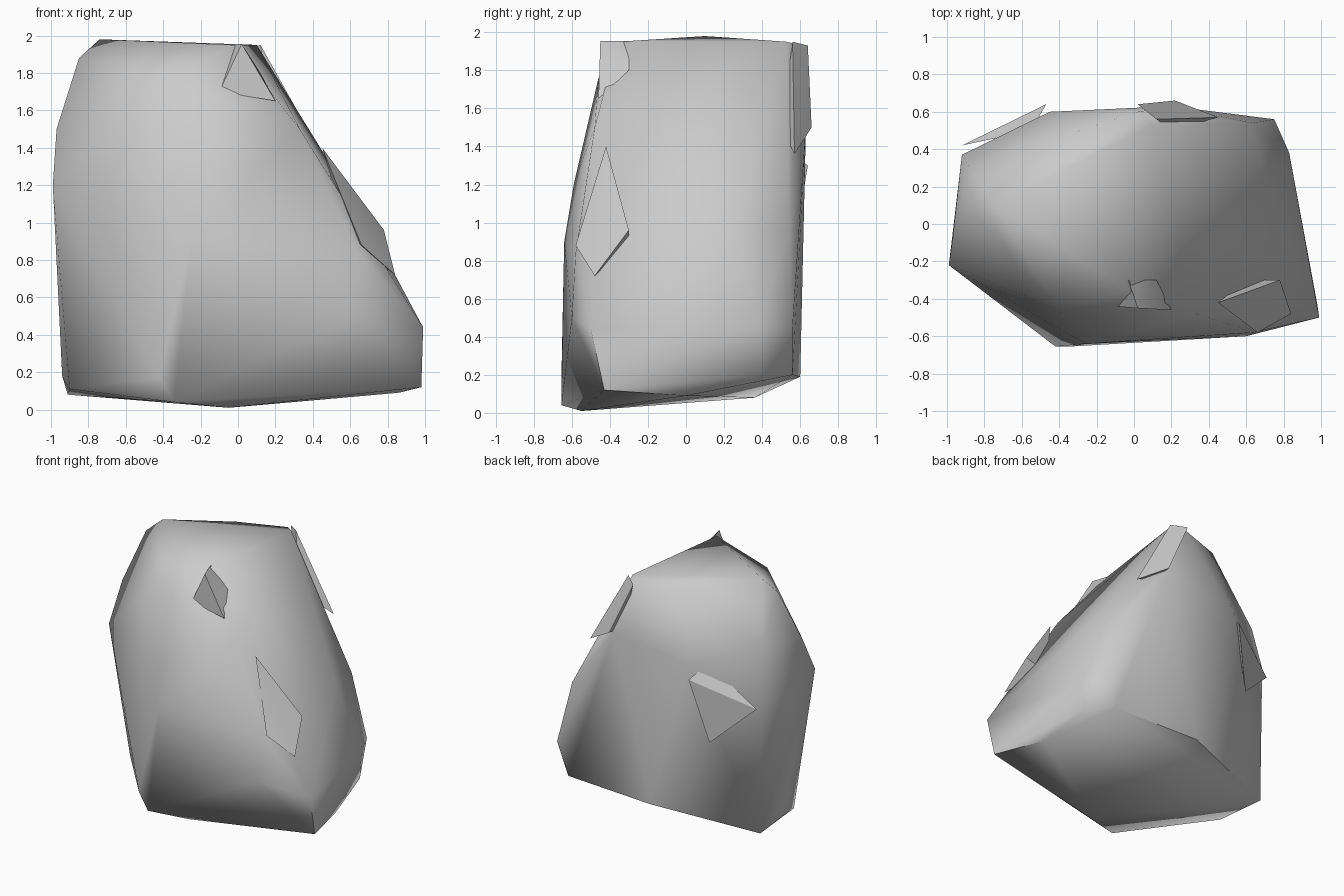
import bpy, bmesh
from mathutils import Vector


def hull_rock(name, pts, angle):
    """Convex stone wrapped around a few corner points."""
    bm = bmesh.new()
    for p in pts:
        bm.verts.new(Vector(p))
    bmesh.ops.convex_hull(bm, input=bm.verts[:])
    loose = [v for v in bm.verts if not v.link_faces]
    bmesh.ops.delete(bm, geom=loose, context='VERTS')
    bmesh.ops.recalc_face_normals(bm, faces=bm.faces[:])
    me = bpy.data.meshes.new(name)
    bm.to_mesh(me)
    bm.free()
    ob = bpy.data.objects.new(name, me)
    bpy.context.collection.objects.link(ob)
    bpy.ops.object.select_all(action='DESELECT')
    ob.select_set(True)
    bpy.context.view_layer.objects.active = ob
    bpy.ops.object.shade_smooth_by_angle(angle=angle)
    return ob


# main boulder, corners listed from the base upward
hull_rock("boulder", [
    (-.91, .36, .08), (-.94, .1, .18), (-.9, -.08, .11), (-.34, -.655, .04),
    (-.42, -.655, .17), (-.05, -.55, .01), (.98, -.43, .12), (.86, .0, .09),
    (.8, .4, .2), (.65, .56, .2), (-.1, .6, .19),
    (.99, -.5, .44), (.6, -.6, .5), (.83, .38, .45), (.75, .56, .45),
    (.64, -.58, .84), (-.25, -.64, .9), (.63, .54, .95), (.7, .25, .98),
    (-.99, -.22, 1.2), (-.92, .37, 1.2), (-.35, -.59, 1.2), (.33, -.48, 1.5),
    (.2, .63, 1.5), (-.45, .6, 1.4), (-.97, -.08, 1.5), (-.88, .3, 1.55),
    (-.4, -.46, 1.76), (-.85, .05, 1.88), (-.74, .1, 1.98), (-.35, .48, 1.92),
    (-.02, -.36, 1.95), (.1, .53, 1.95), (.02, .6, 1.93),
], 1.05)

# thin shards breaking the surface
hull_rock("right_shard", [
    (.66, -.58, .88), (.84, -.48, .72), (.78, -.3, .96),
    (.45, -.42, 1.40), (.6, -.3, .9)], .5)
hull_rock("top_front_shard", [
    (.02, -.45, 1.955), (-.03, -.3, 1.955), (.12, -.3, 1.8),
    (.2, -.46, 1.65), (-.1, -.44, 1.7)], .5)
hull_rock("back_shard", [
    (.12, .56, 1.95), (.02, .64, 1.93), (.22, .66, 1.5), (.45, .57, 1.36),
    (.2, .5, 1.5)], .5)
hull_rock("left_back_shard", [
    (-.47, .64, 1.3), (-.92, .42, 1.1), (-.6, .56, .8), (-.55, .5, 1.4)], .5)
